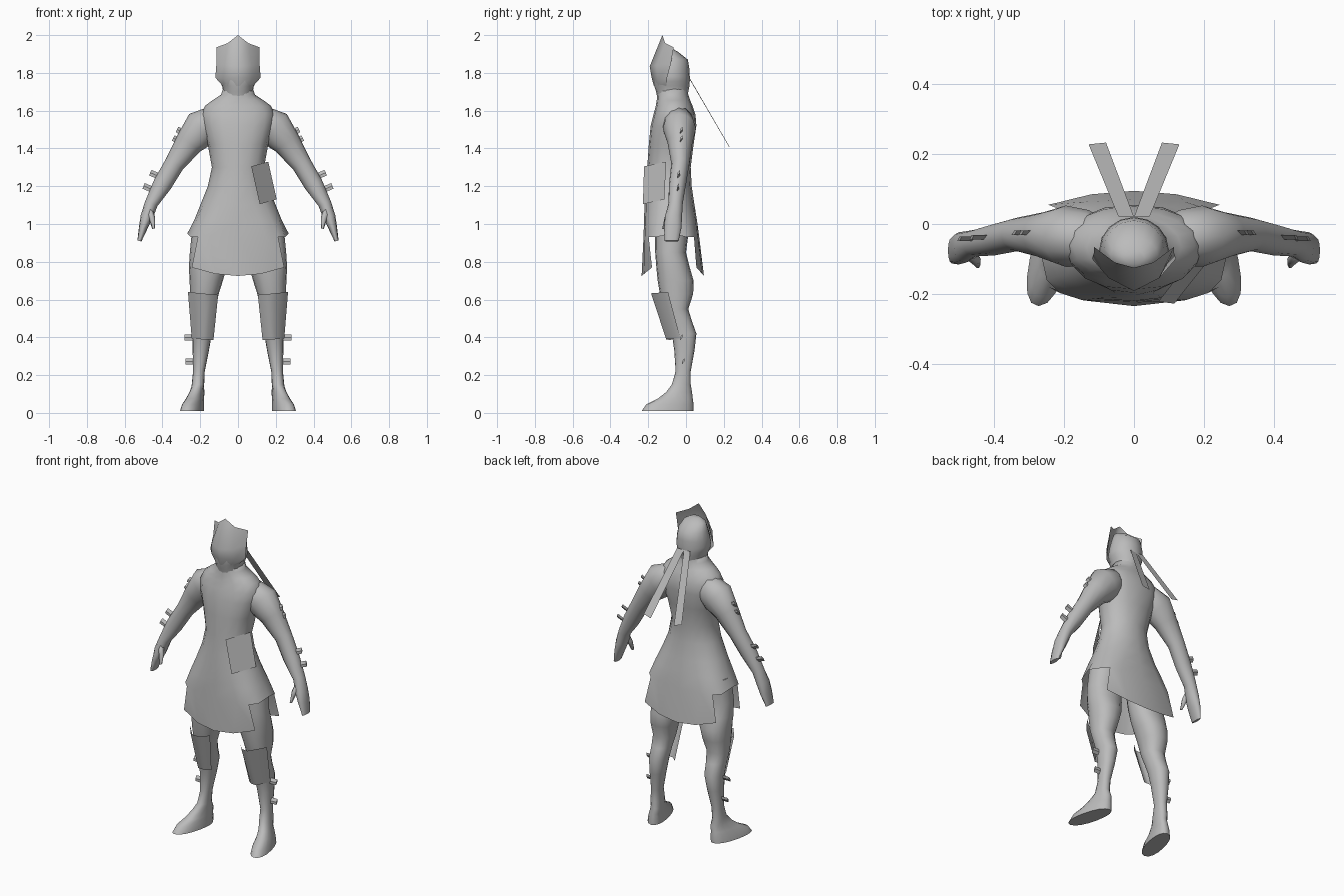
import bpy, bmesh, math
from mathutils import Vector

if "Cube" in bpy.data.objects:
    bpy.data.objects.remove(bpy.data.objects["Cube"])

grey = bpy.data.materials.new("plain_grey")
grey.diffuse_color = (0.5, 0.5, 0.5, 1)
grey.use_nodes = True
grey.node_tree.nodes["Principled BSDF"].inputs["Base Color"].default_value = grey.diffuse_color


def make(name, verts, faces, smooth=True):
    bm = bmesh.new()
    vs = [bm.verts.new(v) for v in verts]
    for f in faces:
        bm.faces.new([vs[i] for i in f])
    bmesh.ops.recalc_face_normals(bm, faces=bm.faces)
    me = bpy.data.meshes.new(name)
    bm.to_mesh(me)
    bm.free()
    ob = bpy.data.objects.new(name, me)
    bpy.context.collection.objects.link(ob)
    me.materials.append(grey)
    if smooth:
        bpy.ops.object.select_all(action='DESELECT')
        ob.select_set(True)
        bpy.context.view_layer.objects.active = ob
        bpy.ops.object.shade_smooth_by_angle(angle=math.radians(75))
    return ob


def mirror_pair(name, verts, faces, smooth=True):
    for side, s in (("left", 1), ("right", -1)):
        make(f"{side}_{name}", [(s * x, y, z) for x, y, z in verts], faces, smooth)


def loft(rings, cap_start=True, cap_end=True):
    """Join equal-sized rings of points into a tube."""
    n = len(rings[0])
    verts = [p for r in rings for p in r]
    faces = [(k * n + i, k * n + (i + 1) % n, (k + 1) * n + (i + 1) % n, (k + 1) * n + i)
             for k in range(len(rings) - 1) for i in range(n)]
    if cap_start:
        faces.append(tuple(range(n)))
    if cap_end:
        faces.append(tuple(range(len(verts) - n, len(verts))))
    return verts, faces


def spow(v, e):
    return math.copysign(abs(v) ** e, v) if abs(v) > 1e-6 else 0.0


def flat_ring(z, cx, w, yf, yb, e=1.0, skew=0.0, n=16):
    """Horizontal rounded ring between front yf and back yb."""
    cy, ry = (yf + yb) / 2, (yb - yf) / 2
    pts = []
    for i in range(n):
        a = 2 * math.pi * i / n
        y = ry * spow(math.sin(a), e)
        pts.append((cx + w * spow(math.cos(a), e) - skew * y, cy + y, z))
    return pts


def limb(stations, n=12):
    """Tube through (x, y, z, radius in xz, radius in y)."""
    rings = []
    for k, (x, y, z, r, ry) in enumerate(stations):
        a, b = stations[max(k - 1, 0)], stations[min(k + 1, len(stations) - 1)]
        d = Vector((b[0] - a[0], 0, b[2] - a[2])).normalized()
        nx, nz = -d.z, d.x
        rings.append([(x + nx * r * math.cos(t), y + ry * math.sin(t), z + nz * r * math.cos(t))
                      for t in (2 * math.pi * i / n for i in range(n))])
    return loft(rings)


# tunic body with flared skirt, longer panels at front and back
body = [(.93, .262, -.225, .07, .6), (1.02, .232, -.222, .058, .75), (1.1, .2, -.22, .045, .9),
        (1.2, .16, -.212, .03, .98), (1.3, .138, -.205, .025, .98), (1.42, .16, -.197, .04, .9),
        (1.52, .188, -.187, .055, .85), (1.58, .195, -.172, .05, .88), (1.625, .175, -.16, .035, .95),
        (1.655, .135, -.155, .022, 1), (1.685, .09, -.153, .012, 1), (1.72, .078, -.15, .01, 1)]
verts, faces = loft([flat_ring(z, 0, w, f, b, e) for z, w, f, b, e in body], False, True)
verts[0] = (.268, verts[0][1], .95)
verts[8] = (-.268, verts[8][1], .95)
for start, y0, dy, sx in ((10, -.235, .055, 1), (2, .095, -.04, -1)):
    base = len(verts)
    for j in range(5):
        t = (j - 2) / 2
        verts.append((sx * .245 * t, y0 + dy * t * t, .725 + .045 * t * t))
    faces += [(start + j, start + j + 1, base + j + 1, base + j) for j in range(4)]
make("tunic", verts, faces)

# head
skull = [(1.66, .076, -.15, .0), (1.70, .078, -.158, .012), (1.73, .084, -.168, .018),
         (1.755, .096, -.17, .02), (1.78, .1, -.172, .02), (1.82, .096, -.165, .018),
         (1.87, .086, -.15, .01), (1.91, .068, -.135, -.04), (1.93, .03, -.115, -.075)]
make("head", *loft([flat_ring(z, 0, w, f, b, 1) for z, w, f, b in skull]))

# peaked guard wrapping forehead and face
rows = [[(.115, -.065, 1.935), (.055, -.11, 1.957), (0, -.125, 2.0)],
        [(.114, -.08, 1.85), (.072, -.155, 1.84), (0, -.192, 1.835)],
        [(.12, -.1, 1.775), (.076, -.15, 1.77), (0, -.182, 1.775)],
        [(.08, -.105, 1.73), (.05, -.145, 1.725), (0, -.17, 1.73)]]
verts = []
for row in rows:
    verts += row + [(-x, y, z) for x, y, z in reversed(row[:2])]
make("face_guard", verts,
     [(r * 5 + i, r * 5 + i + 1, r * 5 + i + 6, r * 5 + i + 5) for r in range(3) for i in range(4)])

# ribbons trailing from the back of the head
mirror_pair("ribbon", [(.0, .02, 1.765), (.045, .022, 1.768), (.13, .228, 1.413), (.08, .233, 1.4)],
            [(0, 1, 2, 3)], False)

# arms with hands
arm = [(.07, -.045, 1.53, .06, .05), (.13, -.04, 1.535, .09, .08), (.195, -.035, 1.505, .1, .088),
       (.258, -.032, 1.43, .075, .066), (.335, -.03, 1.32, .053, .048), (.40, -.045, 1.21, .05, .045),
       (.458, -.055, 1.11, .035, .038), (.483, -.066, 1.04, .033, .045),
       (.502, -.07, .98, .023, .046), (.522, -.076, .91, .011, .037)]
mirror_pair("arm", *limb(arm))
thumb = [(.475, -.08, 1.08, .022, .02), (.455, -.1, 1.03, .017, .016), (.447, -.118, .975, .007, .009)]
mirror_pair("thumb", *limb(thumb, 6))

# legs with feet
leg = [(1.0, .13, .11, -.165, .02), (.85, .15, .105, -.163, .0), (.77, .16, .1, -.157, .02),
       (.70, .168, .088, -.15, .04), (.63, .178, .076, -.138, .038), (.55, .184, .064, -.12, .012),
       (.49, .187, .056, -.1, .03), (.42, .19, .052, -.075, .055), (.33, .197, .043, -.062, .045),
       (.22, .207, .031, -.055, .025), (.15, .212, .033, -.075, .025), (.11, .217, .036, -.105, .032),
       (.075, .228, .042, -.15, .036), (.045, .238, .05, -.21, .04), (.01, .243, .055, -.235, .04)]
mirror_pair("leg", *loft([flat_ring(z, cx, w, f, b, .9, .22 if z < .12 else 0)
                          for z, cx, w, f, b in leg]))

# curved shin guards
mirror_pair("shin_guard",
            [(.105, -.125, .625), (.145, -.175, .628), (.195, -.185, .633), (.265, -.095, .64),
             (.13, -.075, .385), (.16, -.1, .388), (.2, -.105, .39), (.245, -.03, .395)],
            [(i, i + 1, i + 5, i + 4) for i in range(3)])

# pouch flap on the hip
make("hip_flap", [(.07, -.222, 1.305), (.16, -.105, 1.33), (.205, -.115, 1.13), (.115, -.228, 1.105)],
     [(0, 1, 2, 3)], False)

# thin studs down the outside of the arms and shins
studs = [(.285, -.025, 1.48, .5), (.305, -.025, 1.435, .5), (.425, -.038, 1.255, .4),
         (.46, -.042, 1.185, .4), (.24, -.025, .4, 0), (.235, -.015, .273, 0)]
for k, (x, y, z, a) in enumerate(studs):
    d, u = Vector((math.cos(a), 0, math.sin(a))), Vector((-math.sin(a), 0, math.cos(a)))
    rings = []
    for s in (-.02, .043):
        c = Vector((x, y, z)) + d * s
        rings.append([tuple(c + u * p + Vector((0, q, 0)))
                      for p, q in ((.016, .006), (0, -.006), (-.016, -.006), (0, .006))])
    mirror_pair(f"stud_{k + 1}", *loft(rings), False)
